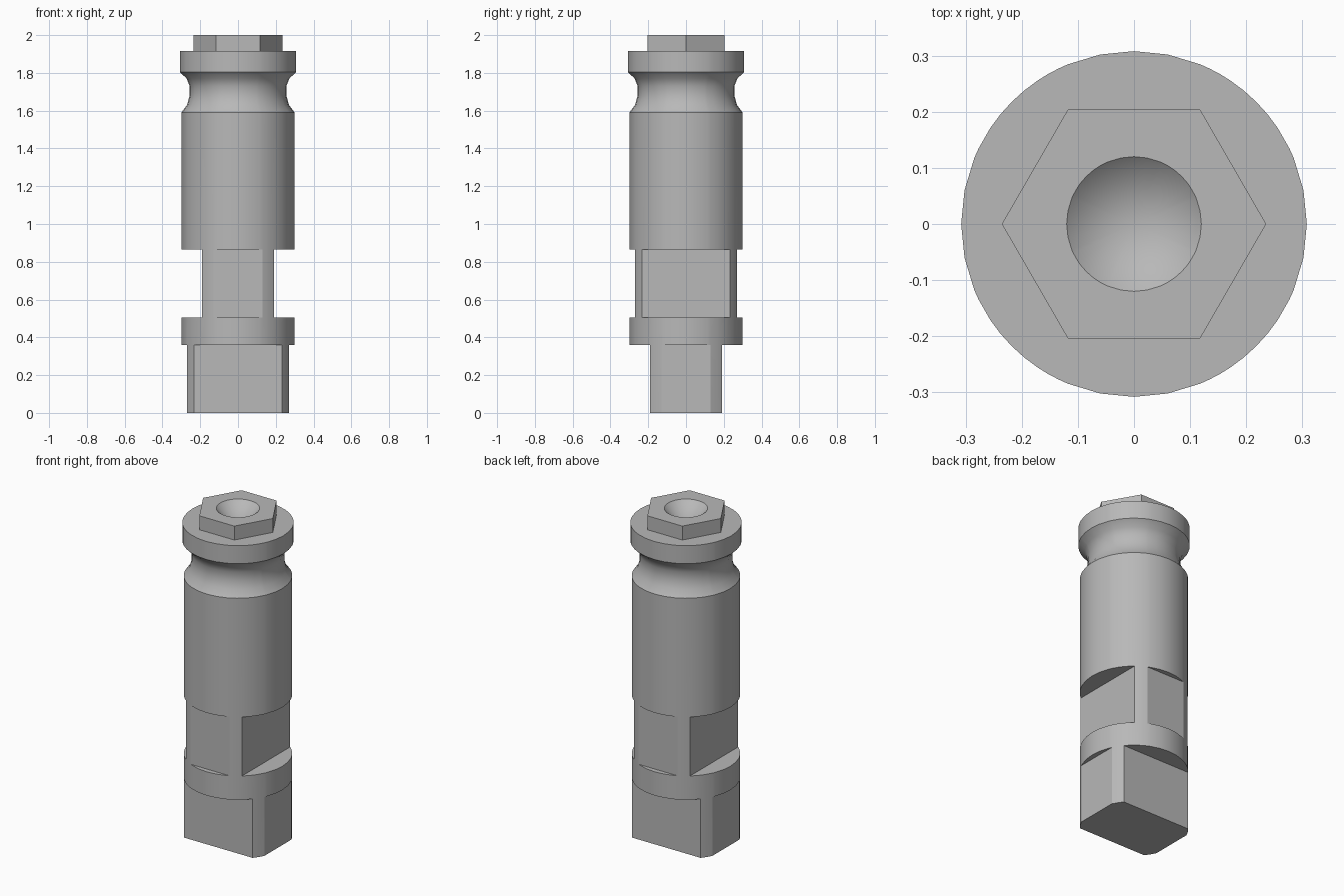
import bpy
import bmesh
from math import sin, cos, radians, degrees, acos, asin

cube = bpy.data.objects.get("Cube")
if cube:
    bpy.data.objects.remove(cube)

steel = bpy.data.materials.new("grey_steel")
steel.use_nodes = True
grey = (0.48, 0.48, 0.48, 1)
steel.diffuse_color = grey
steel.node_tree.nodes["Principled BSDF"].inputs["Base Color"].default_value = grey

R = 0.30             # shank radius
NARROW, WIDE = 0.19, 0.27   # half widths across the milled flats

# Shared ring angles: even steps, corners of the flats, hexagon corners
corner = [degrees(acos(NARROW / R)), degrees(asin(WIDE / R))]
corner += [90 - a for a in corner]
angles = {i * 11.25 for i in range(32)} | {i * 60.0 for i in range(6)}
for a in corner:
    angles |= {a, 180 - a, 180 + a, 360 - a}
angles = sorted(angles)


def circle(r):
    return [(r * cos(radians(a)), r * sin(radians(a))) for a in angles]


def flats(hx, hy):
    return [(max(-hx, min(hx, x)), max(-hy, min(hy, y))) for x, y in circle(R)]


def hexagon(apothem):
    pts = []
    for a in angles:
        r = apothem / cos(radians(a % 60 - 30))
        pts.append((r * cos(radians(a)), r * sin(radians(a))))
    return pts


def loft(name, rings, cap_bottom=False):
    """Skin a stack of (outline, z) rings."""
    bm = bmesh.new()
    loops = [[bm.verts.new((x, y, z)) for x, y in pts] for pts, z in rings]
    n = len(angles)
    for low, high in zip(loops, loops[1:]):
        for i in range(n):
            j = (i + 1) % n
            bm.faces.new((low[i], low[j], high[j], high[i]))
    if cap_bottom:
        bm.faces.new(loops[0][::-1])
    bmesh.ops.remove_doubles(bm, verts=bm.verts[:], dist=0.0005)
    mesh = bpy.data.meshes.new(name)
    bm.to_mesh(mesh)
    bm.free()
    mesh.materials.append(steel)
    ob = bpy.data.objects.new(name, mesh)
    bpy.context.collection.objects.link(ob)
    bpy.ops.object.select_all(action='DESELECT')
    ob.select_set(True)
    bpy.context.view_layer.objects.active = ob
    bpy.ops.object.shade_smooth_by_angle(angle=radians(25))
    return ob


# Shank: foot block, flange, crossed neck and body
shank = [
    (flats(WIDE, NARROW), 0), (flats(WIDE, NARROW), 0.36),
    (circle(R), 0.36), (circle(R), 0.505),
    (flats(NARROW, WIDE), 0.505), (flats(NARROW, WIDE), 0.865),
    (circle(R), 0.865), (circle(R), 1.59),
]
loft("shank", shank, cap_bottom=True)

# Waisted groove and collar
groove = [(R, 1.59), (0.27, 1.63), (0.256, 1.68), (0.256, 1.73),
          (0.272, 1.77), (0.308, 1.805), (0.308, 1.915)]
collar = [(circle(r), z) for r, z in groove] + [(hexagon(0.204), 1.915)]
loft("grooved_collar", collar)

# Hexagonal head with a conical centre hole
loft("hex_head", [
    (hexagon(0.204), 1.915), (hexagon(0.204), 2.0),
    (circle(0.12), 2.0), (circle(0.0), 1.89),
])
